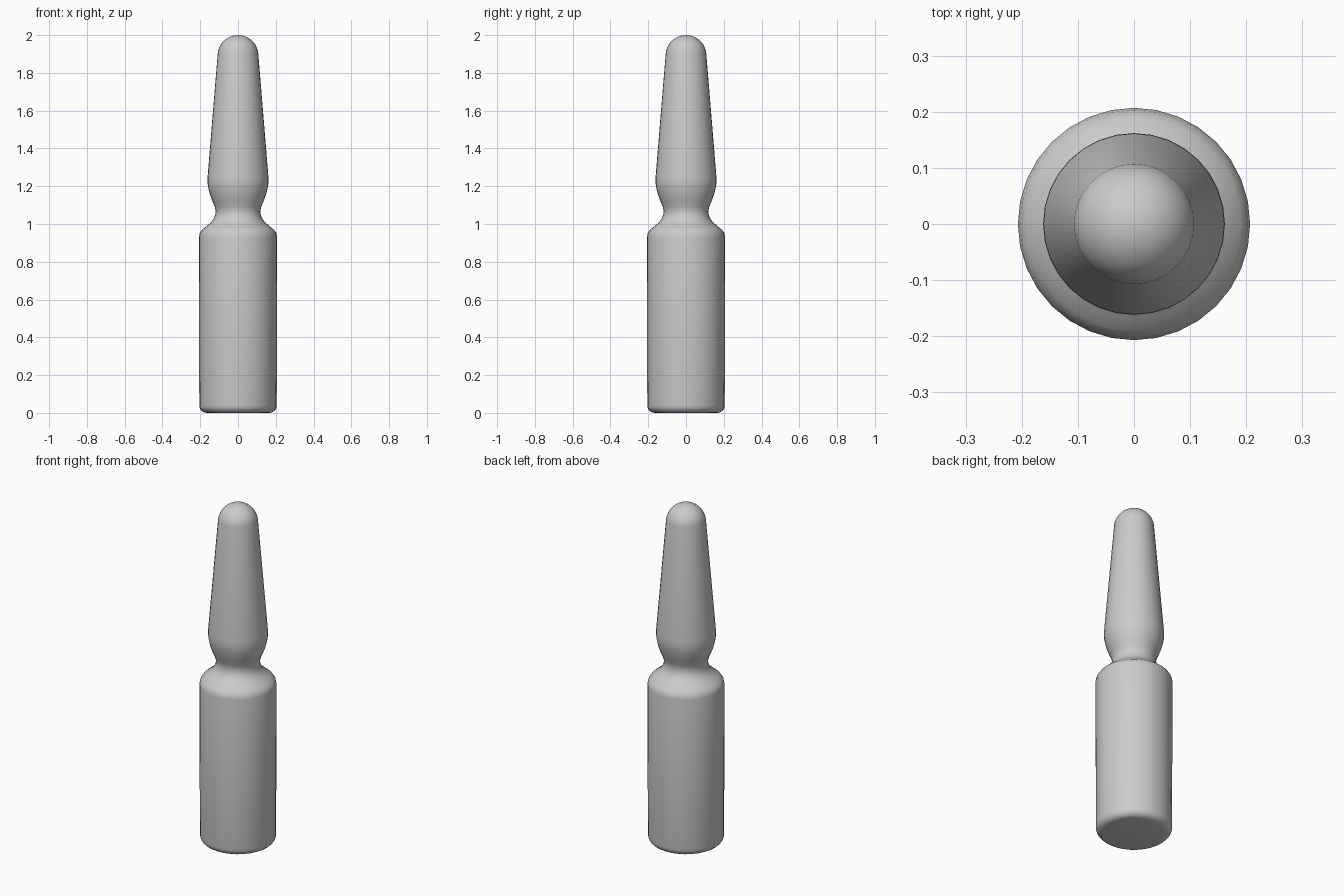
import bpy
import bmesh
from math import sin, cos, pi, radians

cube = bpy.data.objects.get("Cube")
if cube:
    bpy.data.objects.remove(cube)

SIDES = 32


def make_material(name, colour):
    mat = bpy.data.materials.new(name)
    mat.use_nodes = True
    mat.diffuse_color = colour
    mat.node_tree.nodes["Principled BSDF"].inputs["Base Color"].default_value = colour
    return mat


def arc(cr, cz, radius, start, end, steps):
    """Profile points (r, z) along a circular arc, angles in degrees."""
    angles = [radians(start + (end - start) * i / steps) for i in range(steps + 1)]
    return [(cr + radius * cos(a), cz + radius * sin(a)) for a in angles]


def lathe(name, profile, mat):
    """Spin an (r, z) profile around the z axis into a closed solid."""
    bm = bmesh.new()
    verts = [bm.verts.new((r, 0, z)) for r, z in profile]
    edges = [bm.edges.new(pair) for pair in zip(verts, verts[1:])]
    bmesh.ops.spin(bm, geom=verts + edges, cent=(0, 0, 0), axis=(0, 0, 1),
                   angle=2 * pi, steps=SIDES)
    bmesh.ops.remove_doubles(bm, verts=bm.verts, dist=0.0005)
    bmesh.ops.recalc_face_normals(bm, faces=bm.faces)
    mesh = bpy.data.meshes.new(name)
    bm.to_mesh(mesh)
    bm.free()
    mesh.materials.append(mat)
    obj = bpy.data.objects.new(name, mesh)
    bpy.context.collection.objects.link(obj)
    bpy.ops.object.select_all(action="DESELECT")
    obj.select_set(True)
    bpy.context.view_layer.objects.active = obj
    bpy.ops.object.shade_smooth_by_angle(angle=radians(40))
    return obj


glass = make_material("grey glass", (0.6, 0.6, 0.6, 1))

# Flat base with a rounded rim, then the straight body
base = [(0, 0)] + arc(0.165, 0.04, 0.04, -90, 0, 5)
# Rounded shoulder flowing into the narrow neck
shoulder = [(0.207, 0.93), (0.203, 0.952), (0.19, 0.97), (0.168, 0.988),
            (0.145, 1.007), (0.13, 1.025), (0.121, 1.047), (0.118, 1.07)]
# Bulb above the neck, widest where the long taper begins
bulb = [(0.124, 1.094), (0.137, 1.125), (0.149, 1.157), (0.157, 1.19),
        (0.162, 1.222), (0.161, 1.25)]
# Tapered stem closed by a dome
dome = arc(0, 1.892, 0.108, 8, 90, 9)

lathe("ampoule", base + shoulder + bulb + dome, glass)
